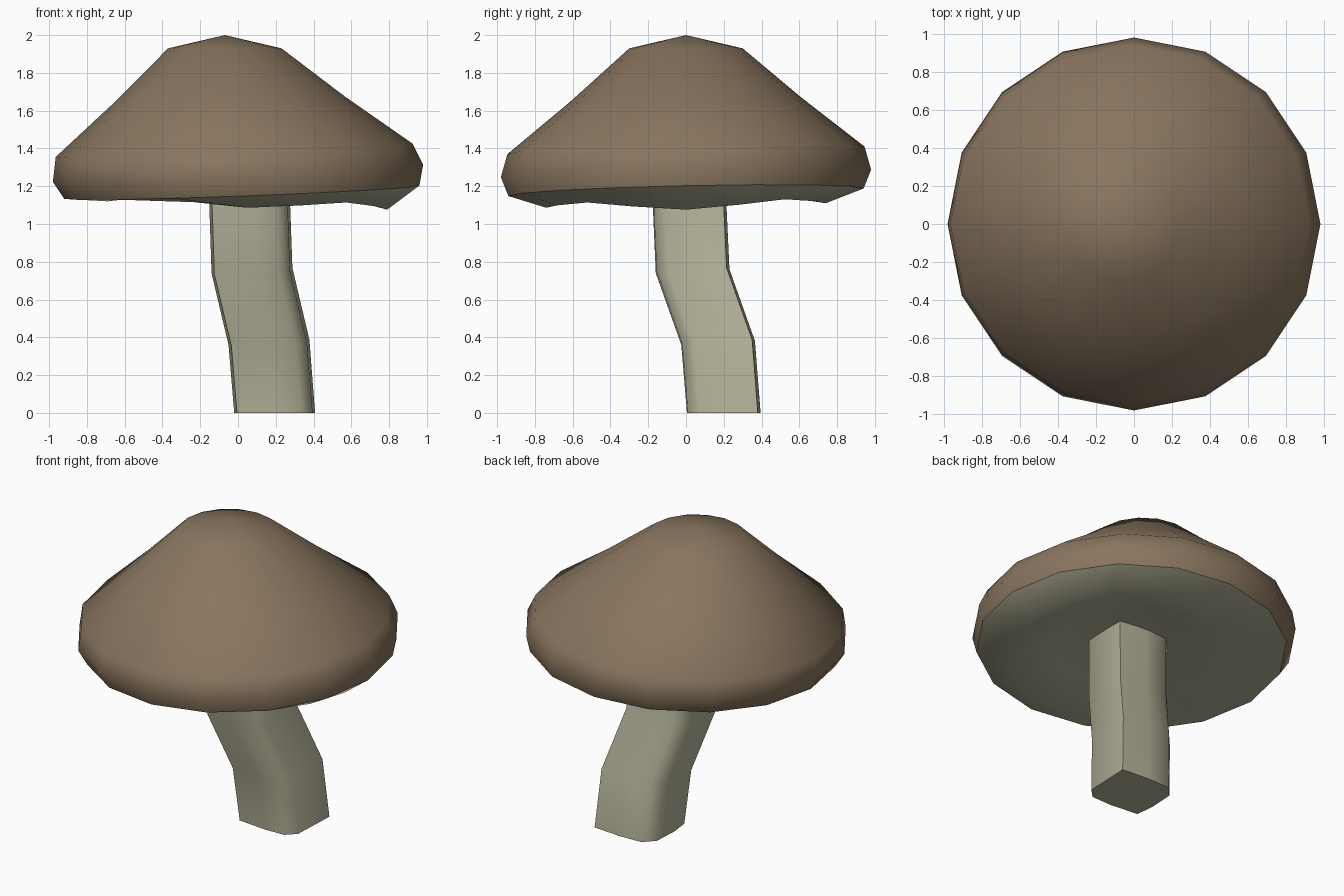
import bpy, bmesh, math

if "Cube" in bpy.data.objects:
    bpy.data.objects.remove(bpy.data.objects["Cube"])

SIDES = 16


def material(name, rgb):
    m = bpy.data.materials.new(name)
    m.diffuse_color = (*rgb, 1)
    m.use_nodes = True
    m.node_tree.nodes["Principled BSDF"].inputs["Base Color"].default_value = m.diffuse_color
    return m


brown = material("cap brown", (0.25, 0.178, 0.113))
pale = material("pale stem green", (0.46, 0.45, 0.32))


def loft(name, rings, mat, start=None, end=None, angle=50):
    """Skin a stack of rings running downwards; close the ends with a point or a flat face."""
    bm = bmesh.new()
    vs = [[bm.verts.new(p) for p in ring] for ring in rings]
    n = len(rings[0])
    for a, b in zip(vs, vs[1:]):
        for i in range(n):
            j = (i + 1) % n
            bm.faces.new((a[i], b[i], b[j], a[j]))
    for ring, tip in ((vs[0], start), (vs[-1], end)):
        if tip == "flat":
            bm.faces.new(ring)
        elif tip:
            t = bm.verts.new(tip)
            for i in range(n):
                bm.faces.new((ring[i], ring[(i + 1) % n], t))
    bmesh.ops.recalc_face_normals(bm, faces=bm.faces)
    # an open underside shell must face down
    if name == "cap_underside" and sum(f.normal.z for f in bm.faces) > 0:
        bmesh.ops.reverse_faces(bm, faces=bm.faces)
    mesh = bpy.data.meshes.new(name)
    bm.to_mesh(mesh)
    bm.free()
    ob = bpy.data.objects.new(name, mesh)
    bpy.context.collection.objects.link(ob)
    mesh.materials.append(mat)
    bpy.ops.object.select_all(action='DESELECT')
    ob.select_set(True)
    bpy.context.view_layer.objects.active = ob
    bpy.ops.object.shade_smooth_by_angle(angle=math.radians(angle))
    return ob


def ring(r, z, cx=0.0, tilt_x=0.0, tilt_y=0.0, wave=0.0):
    pts = []
    for i in range(SIDES):
        a = 2 * math.pi * i / SIDES
        x, y = math.cos(a), math.sin(a)
        pts.append((cx + r * x, r * y,
                    z + tilt_x * x + tilt_y * y - wave * math.cos(4 * a)))
    return pts


# cap: pointed crown, sloping sides, tilted rounded rim
rim = ring(0.94, 1.168, 0.02, 0.035, 0.02)
loft("cap", [
    ring(0.30, 1.93, -0.07),
    ring(0.61, 1.66, -0.04, 0.012, 0.01),
    ring(0.945, 1.39, -0.02, 0.035, 0.02),
    ring(0.98, 1.268, 0, 0.045, 0.02),
    rim,
], brown, start=(-0.07, 0, 2.0))

# underside: drooping wavy lip, shallow hollow around the stem
loft("cap_underside", [
    rim,
    ring(0.74, 1.118, 0.05, -0.022, 0.012, 0.02),
    ring(0.48, 1.155, 0.05),
    ring(0.26, 1.17, 0.06),
], pale, end=(0.06, 0.02, 1.19))

# stem: bent column with a rounded-square section
section = [(0.213, 0.18), (0.02, 0.195), (-0.14, 0.19), (-0.205, 0.12),
           (-0.215, -0.05), (-0.2, -0.175), (0, -0.195), (0.14, -0.19), (0.2, -0.13)]
path = [(0.06, 0.015, 1.19), (0.075, 0.035, 0.75), (0.165, 0.17, 0.37), (0.195, 0.2, 0)]
loft("stem", [[(cx + x, cy + y, z + (0.04 * x + 0.05 * y if 0 < z < 1 else 0))
               for x, y in section] for cx, cy, z in path],
     pale, start="flat", end="flat")
